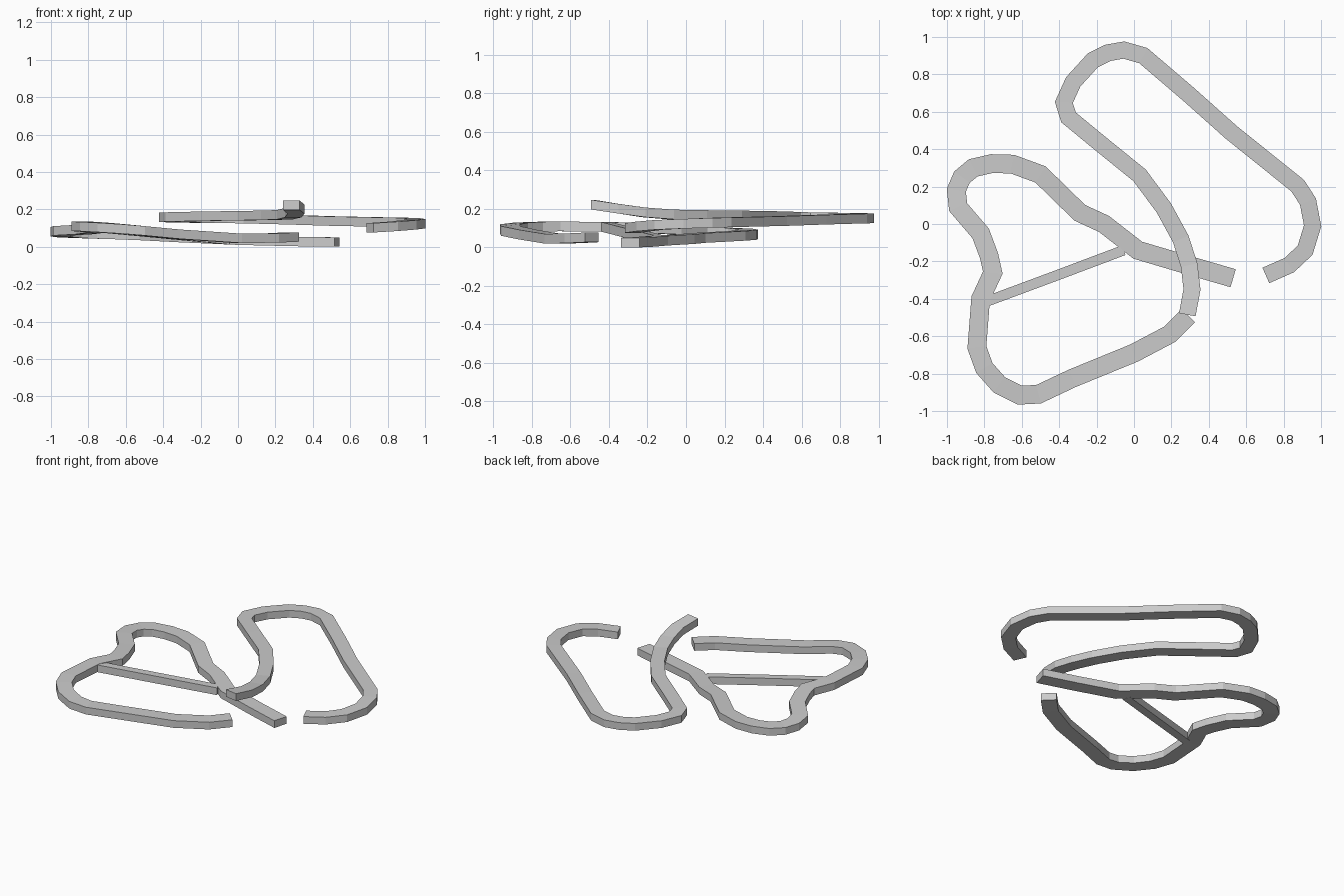
import bpy, bmesh
from mathutils import Vector

THICK = 0.05


def ribbon(name, path, width):
    """Sweep a flat rectangular section along a path of (x, y, bottom z), with mitred corners."""
    pts = [Vector(p) for p in path]
    dirs = [(b - a).to_2d().normalized() for a, b in zip(pts, pts[1:])]
    bm = bmesh.new()
    rings = []
    for i, p in enumerate(pts):
        d0, d1 = dirs[max(i - 1, 0)], dirs[min(i, len(dirs) - 1)]
        t = (d0 + d1).normalized()
        side = Vector((-t.y, t.x, 0)) * (width / 2 / max(t.dot(d1), 0.7))
        up = Vector((0, 0, THICK))
        rings.append([bm.verts.new(v) for v in (p - side, p + side, p + side + up, p - side + up)])
    for a, b in zip(rings, rings[1:]):
        for k in range(4):
            n = (k + 1) % 4
            bm.faces.new((a[k], a[n], b[n], b[k]))
    bm.faces.new(rings[0])
    bm.faces.new(rings[-1][::-1])
    bmesh.ops.recalc_face_normals(bm, faces=bm.faces)
    mesh = bpy.data.meshes.new(name)
    bm.to_mesh(mesh)
    bm.free()
    obj = bpy.data.objects.new(name, mesh)
    bpy.context.collection.objects.link(obj)
    return obj


# Lower track section: straight, left loop, then back along the front
ribbon("lower_track", [
    (0.53, -0.29, 0.0), (0.30, -0.223, 0.003), (0.02, -0.14, 0.01), (-0.16, 0.0, 0.018),
    (-0.29, 0.06, 0.024), (-0.50, 0.265, 0.035), (-0.65, 0.32, 0.04),
    (-0.76, 0.323, 0.043), (-0.86, 0.30, 0.047), (-0.92, 0.25, 0.05),
    (-0.95, 0.18, 0.055), (-0.94, 0.09, 0.06), (-0.82, -0.05, 0.067),
    (-0.775, -0.17, 0.073), (-0.755, -0.26, 0.077), (-0.82, -0.40, 0.082),
    (-0.84, -0.66, 0.084), (-0.80, -0.77, 0.083), (-0.72, -0.86, 0.078),
    (-0.61, -0.915, 0.07), (-0.51, -0.91, 0.06), (-0.33, -0.825, 0.042),
    (0.0, -0.69, 0.02), (0.19, -0.59, 0.022), (0.29, -0.49, 0.027)], 0.10)

# Upper track section: bridge over the straight, back hairpin, right-hand curve
ribbon("upper_track", [
    (0.285, -0.485, 0.197), (0.31, -0.35, 0.176), (0.295, -0.22, 0.157),
    (0.25, -0.08, 0.146), (0.16, 0.085, 0.143), (0.03, 0.26, 0.141),
    (-0.18, 0.43, 0.138), (-0.35, 0.57, 0.134), (-0.375, 0.65, 0.132),
    (-0.325, 0.76, 0.130), (-0.22, 0.875, 0.128), (-0.14, 0.915, 0.127),
    (-0.055, 0.93, 0.126), (0.05, 0.90, 0.125), (0.29, 0.695, 0.119),
    (0.52, 0.49, 0.112), (0.875, 0.205, 0.105), (0.93, 0.12, 0.103),
    (0.955, -0.01, 0.098), (0.915, -0.14, 0.092), (0.83, -0.22, 0.084),
    (0.705, -0.275, 0.076)], 0.09)

# Narrow link cutting across the left loop
ribbon("cross_link", [(-0.785, -0.413, 0.081), (-0.40, -0.27, 0.045), (-0.055, -0.14, 0.012)], 0.055)
